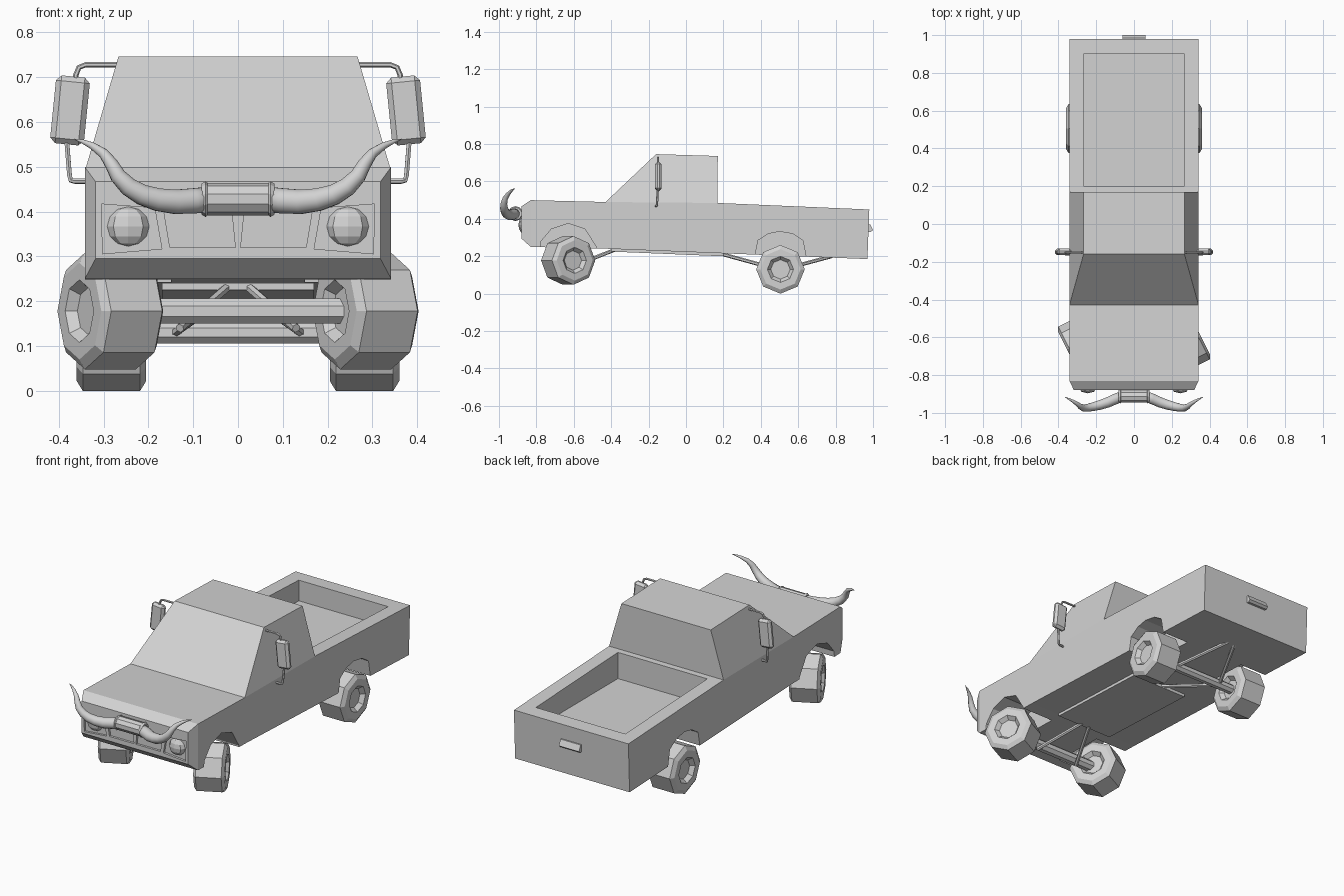
import bpy, bmesh, math
from mathutils import Vector, Matrix

if "Cube" in bpy.data.objects:
    bpy.data.objects.remove(bpy.data.objects["Cube"])

grey = bpy.data.materials.new("light_grey")
grey.diffuse_color = (0.65, 0.65, 0.65, 1)
grey.use_nodes = True
grey.node_tree.nodes["Principled BSDF"].inputs["Base Color"].default_value = grey.diffuse_color


def finish(name, bm, mirror=False, smooth=False):
    bmesh.ops.recalc_face_normals(bm, faces=bm.faces)
    for f in bm.faces:
        f.smooth = smooth
    me = bpy.data.meshes.new(name)
    bm.to_mesh(me)
    bm.free()
    me.materials.append(grey)
    ob = bpy.data.objects.new(name, me)
    bpy.context.collection.objects.link(ob)
    if mirror:
        m = ob.modifiers.new("mirror", 'MIRROR')
        m.use_mirror_merge = False
    return ob


def loft(bm, rings, caps=True):
    """Join rings of points with quads."""
    vs = [[bm.verts.new(p) for p in r] for r in rings]
    n = len(vs[0])
    for a, b in zip(vs, vs[1:]):
        for i in range(n):
            bm.faces.new((a[i], a[(i + 1) % n], b[(i + 1) % n], b[i]))
    if caps:
        bm.faces.new(vs[0])
        bm.faces.new(vs[-1])


def box(bm, lo, hi):
    c = [(lo[0], lo[1]), (hi[0], lo[1]), (hi[0], hi[1]), (lo[0], hi[1])]
    loft(bm, [[(x, y, z) for x, y in c] for z in (lo[2], hi[2])])


def tube(bm, pts, radii, sides):
    pts = [Vector(p) for p in pts]
    if isinstance(radii, (int, float)):
        radii = [radii] * len(pts)
    q, prev, rings = None, None, []
    for i, p in enumerate(pts):
        a, b = pts[max(i - 1, 0)], pts[min(i + 1, len(pts) - 1)]
        t = (b - a).normalized()
        q = t.to_track_quat('Z', 'Y') if q is None else prev.rotation_difference(t) @ q
        prev = t
        rings.append([p + q @ Vector((radii[i] * math.cos(w), radii[i] * math.sin(w), 0))
                      for w in (2 * math.pi * (k + .5) / sides for k in range(sides))])
    loft(bm, rings)


# Body: side profile (y, z, half width), narrowed at the nose
prof = [(-.88, .295, .318), (-.88, .467, .318), (-.83, .50, .342), (-.43, .49, .342),
        (.168, .485, .342), (.98, .45, .342), (.97, .185, .342), (-.41, .24, .342), (-.83, .25, .342)]
bm = bmesh.new()
sides = [[bm.verts.new((s * w, y, z)) for y, z, w in prof] for s in (-1, 1)]
n = len(prof)
for i in range(n):
    j = (i + 1) % n
    bm.faces.new((sides[0][i], sides[0][j], sides[1][j], sides[1][i]))
for v in sides:
    bm.faces.new((v[0], v[1], v[2], v[8]))
    bm.faces.new(v[2:9])
body = finish("truck_body", bm)

# Cutter: wheel arches, load bed, grille panels
bm = bmesh.new()
front_arch = [(-.79, .1), (-.775, .28), (-.72, .345), (-.63, .375), (-.54, .345), (-.48, .25), (-.47, .1)]
rear_arch = [(.35, .1), (.385, .285), (.44, .32), (.50, .332), (.57, .32), (.625, .285), (.66, .1)]
lamp_panel = [(.17, .317), (.186, .408), (.305, .417), (.302, .306)]
grille_panel = [(.006, .32), (.015, .41), (.167, .41), (.152, .32)]
for s in (-1, 1):
    for arch, inner in ((front_arch, .15), (rear_arch, .18)):
        loft(bm, [[(s * x, y, z) for y, z in arch] for x in (inner, .45)])
    for panel in (lamp_panel, grille_panel):
        loft(bm, [[(s * x, y, z) for x, z in panel] for y in (-.95, -.868)])
box(bm, (-.267, .20, .342), (.267, .90, .7))
cutter = finish("body_cutter", bm)
cutter.hide_render = True
mod = body.modifiers.new("cuts", 'BOOLEAN')
mod.operation = 'DIFFERENCE'
mod.solver = 'EXACT'
mod.object = cutter
bpy.context.view_layer.objects.active = body
bpy.ops.object.modifier_apply(modifier="cuts")
bpy.data.objects.remove(cutter)

# Cab: tapered shell on the body
bm = bmesh.new()
loft(bm, [[(-.342, -.43, .49), (.342, -.43, .49), (.342, .168, .485), (-.342, .168, .485)],
          [(-.267, -.16, .746), (.267, -.16, .746), (.267, .17, .736), (-.267, .17, .736)]])
finish("cab", bm)


# Wheels: eight-sided, dished on both faces
def wheel(name, loc, steer=0, mirror=False):
    half = [(.056, .001), (.056, .052), (.0775, .07), (.0775, .108), (.064, .13)]
    path = half + [(-x, r) for x, r in reversed(half)]
    bm = bmesh.new()
    loft(bm, [[(x, r * math.sin(k * math.pi / 4), r * math.cos(k * math.pi / 4)) for k in range(8)]
              for x, r in path])
    bm.transform(Matrix.Translation(loc) @ Matrix.Rotation(math.radians(steer), 4, 'Z'))
    finish(name, bm, mirror)


wheel("rear_wheels", (.2825, .505, .13), mirror=True)
wheel("front_wheel_right", (.285, -.63, .178), 27)
wheel("front_wheel_left", (-.285, -.63, .178), 27)

# Axles
for name, y, z, r, w in (("front_axle", -.63, .178, .03, .25), ("rear_axle", .505, .13, .026, .25)):
    bm = bmesh.new()
    tube(bm, [(-w, y, z), (w, y, z)], r, 8)
    finish(name, bm)

# Suspension struts
bm = bmesh.new()
for a, b in (((.13, -.62, .14), (.02, -.38, .235)),
             ((.14, .49, .13), (.02, .18, .215)),
             ((.14, .52, .13), (.02, .78, .20))):
    tube(bm, [a, b], .010, 6)
finish("suspension_struts", bm, mirror=True)

# Underbody plate
bm = bmesh.new()
loft(bm, [[(x, -.40, .225), (x, .20, .20), (x, .20, .22), (x, -.40, .245)] for x in (-.17, .17)])
finish("underbody_plate", bm)

# Headlights
bm = bmesh.new()
bmesh.ops.create_uvsphere(bm, u_segments=8, v_segments=6, radius=.047)
bm.transform(Matrix.Translation((.245, -.868, .367)) @ Matrix.Diagonal((1, .6, .94, 1)))
finish("headlights", bm, mirror=True)

# Horn ornament: wrapped centre and two tapering horns
bm = bmesh.new()
tube(bm, [(x, -.912, .428) for x in (-.082, -.072, -.068, .068, .072, .082)],
     [.034, .04, .036, .036, .04, .034], 10)
finish("horn_wrap", bm)
bm = bmesh.new()
tube(bm, [(.06, -.912, .428), (.10, -.927, .424), (.14, -.945, .422), (.18, -.958, .427),
          (.215, -.967, .438), (.245, -.973, .456), (.268, -.974, .48), (.283, -.967, .507),
          (.30, -.953, .53), (.325, -.937, .547), (.345, -.926, .556), (.365, -.916, .562)],
     [.029, .029, .028, .026, .0235, .021, .018, .015, .0115, .008, .005, .001], 12)
finish("horns", bm, mirror=True, smooth=True)

# Wing mirrors and their brackets
bm = bmesh.new()
bmesh.ops.create_cube(bm, size=1)
bm.transform(Matrix.Diagonal((.076, .034, .152, 1)))
bmesh.ops.bevel(bm, geom=bm.edges[:], offset=.012, segments=1, affect='EDGES')
bm.transform(Matrix.Translation((.375, -.148, .626)) @ Matrix.Rotation(-.1, 4, 'Y'))
finish("wing_mirrors", bm, mirror=True)
bm = bmesh.new()
tube(bm, [(.255, -.15, .728), (.34, -.15, .728), (.355, -.15, .722), (.362, -.15, .705), (.366, -.15, .66)],
     .006, 6)
tube(bm, [(.384, -.15, .58), (.376, -.155, .48), (.373, -.157, .47), (.365, -.16, .468), (.33, -.16, .468)],
     .006, 6)
finish("mirror_brackets", bm, mirror=True)

# Tailgate handle
bm = bmesh.new()
loft(bm, [[(x, .96, .33), (x, .988, .33), (x, 1.0, .34), (x, .985, .37), (x, .96, .37)] for x in (-.06, .06)])
finish("tailgate_handle", bm)
